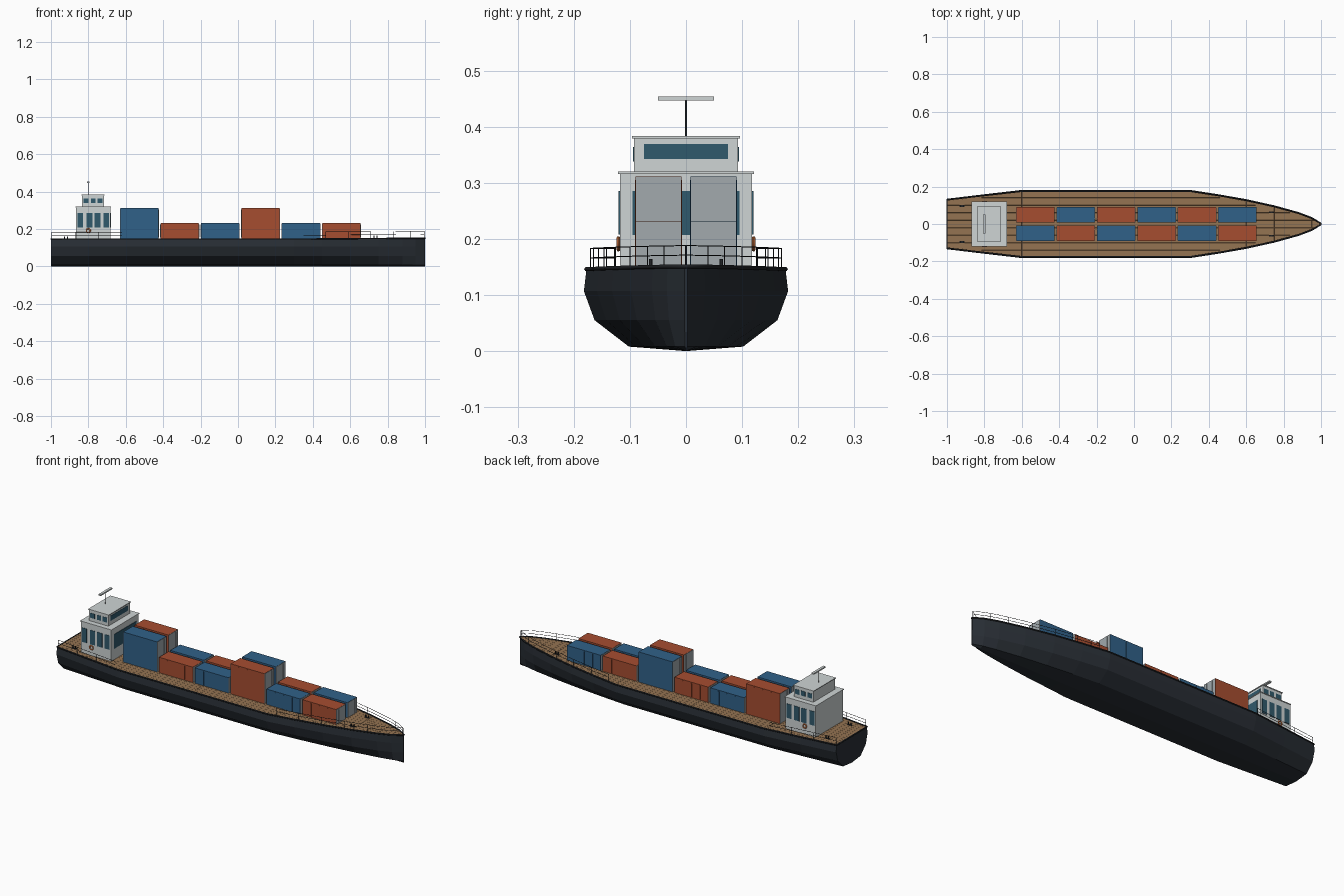
import bpy, bmesh
from math import radians
from mathutils import Vector

if "Cube" in bpy.data.objects:
    bpy.data.objects.remove(bpy.data.objects["Cube"])

def mat(name, r, g, b):
    m = bpy.data.materials.new(name)
    m.diffuse_color = (r, g, b, 1)
    m.use_nodes = True
    m.node_tree.nodes["Principled BSDF"].inputs["Base Color"].default_value = m.diffuse_color
    return m

DARK = mat("hull_dark", 0.022, 0.028, 0.036)
BLACK = mat("rail_black", 0.015, 0.017, 0.02)
WOOD = mat("deck_wood", 0.30, 0.175, 0.085)
WHITE = mat("house_white", 0.62, 0.66, 0.66)
GLASS = mat("glass", 0.03, 0.10, 0.15)
BLUE = mat("container_blue", 0.03, 0.12, 0.25)
RED = mat("container_red", 0.38, 0.075, 0.03)
STEEL = mat("door_grey", 0.36, 0.40, 0.42)
ORANGE = mat("buoy_orange", 0.6, 0.17, 0.05)

# Half-beam at each station along the ship
STATIONS = [(-1, .135), (-.8, .159), (-.6, .182), (-.15, .182), (.3, .182), (.45, .159),
            (.6, .132), (.75, .098), (.88, .061), (.95, .034), (1, .003)]

def half(x):
    for (a, wa), (b, wb) in zip(STATIONS, STATIONS[1:]):
        if x <= b:
            return wa + (wb - wa) * (x - a) / (b - a)
    return STATIONS[-1][1]

def sheer(x):
    return .145 + .005 * max(0, (x - .3) / .7)

def finish(name, bm, m):
    bmesh.ops.recalc_face_normals(bm, faces=bm.faces)
    me = bpy.data.meshes.new(name)
    bm.to_mesh(me)
    bm.free()
    me.materials.append(m)
    ob = bpy.data.objects.new(name, me)
    bpy.context.collection.objects.link(ob)
    return ob

def boxes(name, spans, m, bevel=0):
    """One object from boxes given as (x0, x1, y0, y1, z0, z1)."""
    bm = bmesh.new()
    for x0, x1, y0, y1, z0, z1 in spans:
        vs = bmesh.ops.create_cube(bm, size=1)["verts"]
        for v in vs:
            v.co = Vector(((x0 + x1) / 2 + v.co.x * (x1 - x0),
                           (y0 + y1) / 2 + v.co.y * (y1 - y0),
                           (z0 + z1) / 2 + v.co.z * (z1 - z0)))
    if bevel:
        bmesh.ops.bevel(bm, geom=bm.edges[:], offset=bevel, segments=1, affect='EDGES')
    return finish(name, bm, m)

def tubes(name, paths, radius, m, res=1, cyclic=False):
    """Round bars along the given paths, as mesh."""
    cu = bpy.data.curves.new(name, 'CURVE')
    cu.dimensions = '3D'
    cu.bevel_depth, cu.bevel_resolution, cu.use_fill_caps = radius, res, True
    for path in paths:
        sp = cu.splines.new('POLY')
        sp.points.add(len(path) - 1)
        for p, co in zip(sp.points, path):
            p.co = (*co, 1)
        sp.use_cyclic_u = cyclic
    cu.materials.append(m)
    ob = bpy.data.objects.new(name, cu)
    bpy.context.collection.objects.link(ob)
    bpy.ops.object.select_all(action='DESELECT')
    ob.select_set(True)
    bpy.context.view_layer.objects.active = ob
    bpy.ops.object.convert(target='MESH')
    return ob

# Hull: one chined section lofted through the stations
section = [(.975, None), (1, .107), (.895, .055), (.56, .008)]
bm = bmesh.new()
rings = []
for x, w in STATIONS:
    side = [(f * w, sheer(x) if z is None else z) for f, z in section]
    pts = side + [(0, 0)] + [(-y, z) for y, z in reversed(side)]
    rings.append([bm.verts.new((x, y, z)) for y, z in pts])
for a, b in zip(rings, rings[1:]):
    for i in range(len(a)):
        j = (i + 1) % len(a)
        bm.faces.new((a[i], a[j], b[j], b[i]))
bm.faces.new(rings[0])
bm.faces.new(rings[-1])
finish("hull", bm, DARK)

# Deck: outline strip cut into planks with fine seams
bm = bmesh.new()
rows = [[bm.verts.new((x, s * max(w * .975 - .006, .001), sheer(x) + .001)) for s in (-1, 1)]
        for x, w in STATIONS]
for a, b in zip(rows, rows[1:]):
    bm.faces.new((a[0], b[0], b[1], a[1]))
for i in range(-8, 9):
    bmesh.ops.bisect_plane(bm, geom=bm.verts[:] + bm.edges[:] + bm.faces[:],
                           plane_co=(0, i * .02, 0), plane_no=(0, 1, 0))
bmesh.ops.recalc_face_normals(bm, faces=bm.faces)
if sum(f.normal.z for f in bm.faces) < 0:
    bmesh.ops.reverse_faces(bm, faces=bm.faces)
bmesh.ops.inset_individual(bm, faces=bm.faces[:], thickness=.0006, depth=.001,
                           use_even_offset=False)
finish("deck", bm, WOOD)

# Gunwale bar round the whole deck edge
edge = [(x, w * .975, sheer(x) + .001) for x, w in STATIONS]
tubes("gunwale", [edge + [(x, -y, z) for x, y, z in reversed(edge)]], .004, BLACK, cyclic=True)

# Railings on the bow and stern quarters
def rail_path(xs, s, h):
    return [(x, s * max(half(x) * .975 - .005, 0), sheer(x) + h) for x in xs]

for name, xs, post_xs in (
        ("bow_railing", [.35, .45, .6, .75, .88, .95, .995], [.35, .47, .59, .71, .83, .92, .995]),
        ("stern_railing", [-.995, -.8, -.62], [-.995, -.87, -.745, -.62])):
    paths = []
    for s in (-1, 1):
        paths += [rail_path(xs, s, .021), rail_path(xs, s, .038)]
        for x in post_xs:
            paths.append([rail_path([x], s, h)[0] for h in (0, .038)])
    tubes(name, paths, .001, BLACK)

# Wheelhouse blocks and roofs
boxes("deckhouse", [(-.865, -.682, -.118, .118, .143, .317)], WHITE)
boxes("deckhouse_roof", [(-.868, -.679, -.121, .121, .316, .32)], WHITE)
boxes("bridge", [(-.833, -.717, -.093, .093, .32, .38)], WHITE)
boxes("bridge_roof", [(-.837, -.713, -.096, .096, .379, .383)], WHITE)

# Windows on both sides and looking forward
side_low = [(-.858, -.829), (-.81, -.779), (-.767, -.736), (-.72, -.691)]
side_up = [(-.826, -.798), (-.785, -.761), (-.75, -.724)]
panes = [(-.69, -.680, -.095, .095, .207, .285), (-.72, -.7155, -.075, .075, .342, .369)]
for s in (-1, 1):
    panes += [(a, b, *sorted((s * .11, s * .12)), .208, .285) for a, b in side_low]
    panes += [(a, b, *sorted((s * .085, s * .0945)), .338, .364) for a, b in side_up]
boxes("windows", panes, GLASS)

# Mast and radar bar
tubes("mast", [[(-.8, 0, .38), (-.8, 0, .45)]], .0018, BLACK, res=2)
boxes("radar_bar", [(-.807, -.793, -.05, .05, .447, .454)], WHITE)

# Lifebuoys
for s, side in ((-1, "front"), (1, "back")):
    bpy.ops.mesh.primitive_torus_add(major_radius=.0105, minor_radius=.0032, major_segments=20,
                                     minor_segments=8, location=(-.8, s * .1205, .191),
                                     rotation=(radians(90), 0, 0))
    ob = bpy.context.object
    ob.name = "lifebuoy_" + side
    ob.data.materials.append(ORANGE)
    bpy.ops.object.shade_smooth_by_angle()

# Containers: two rows, alternating colours, ribs on sides and grey doors
doors, bars = [], []
for i in range(6):
    x0 = -.629 + i * .2161
    x1 = x0 + .203
    top = .311 if i in (0, 3) else .231
    for r, (y0, y1) in enumerate(((-.09, -.008), (.008, .09))):
        m = (BLUE, RED)[(i + r) % 2]
        ribs = []
        for k in range(1, 4):
            x = x0 + (x1 - x0) * k / 4
            ribs.append((x - .003, x + .003, y0 - .001, y1 + .001, .15, top - .006))
        boxes(f"container_{i}_{r}", [(x0, x1, y0, y1, .145, top)] + ribs, m)
        for xe, d in ((x0, -1), (x1, 1)):
            a, b = sorted((xe - d * .002, xe + d * .0015))
            doors.append((a, b, y0 + .001, y1 - .001, .147, top - .001))
            a, b = sorted((xe, xe + d * .003))
            for f in (.25, .75):
                y = y0 + (y1 - y0) * f
                bars.append((a, b, y - .001, y + .001, .153, top - .006))
boxes("container_doors", doors, STEEL)
boxes("door_bars", bars, STEEL)

# Bollards: paired posts on small plates
for name, x, y in (("stern_bollards", -.92, .097), ("bow_bollards", .735, .063)):
    z = sheer(x)
    posts = [[(x + d, s * y, z), (x + d, s * y, z + .016)] for s in (-1, 1) for d in (-.008, .008)]
    tubes(name, posts, .003, BLACK, res=2)
    boxes(name + "_base", [(x - .014, x + .014, s * y - .005, s * y + .005, z, z + .004)
                           for s in (-1, 1)], BLACK)
